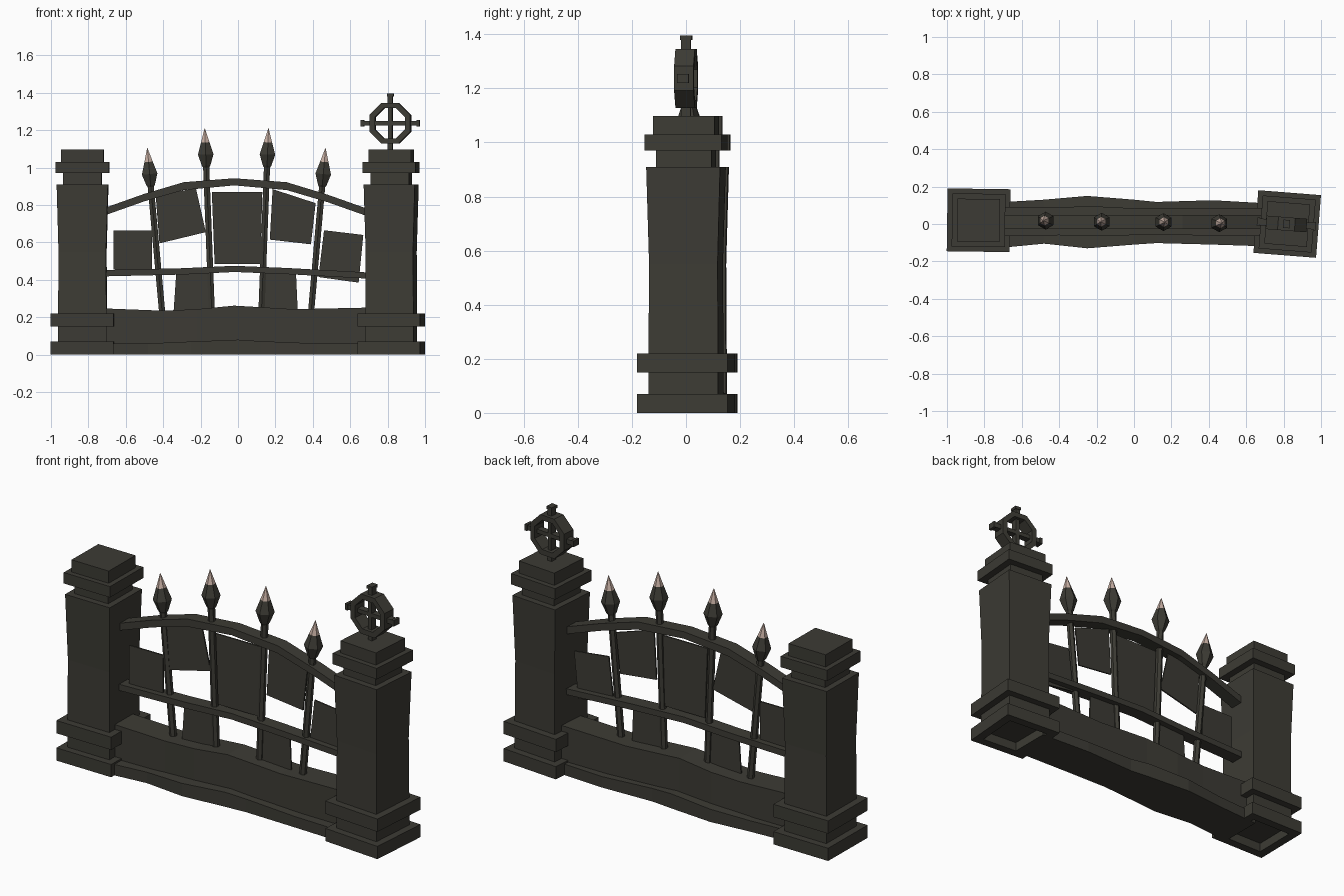
import bpy, bmesh, math
from mathutils import Matrix, Vector

if "Cube" in bpy.data.objects:
    bpy.data.objects.remove(bpy.data.objects["Cube"])


def material(name, rgb):
    m = bpy.data.materials.new(name)
    m.diffuse_color = (*rgb, 1)
    m.use_nodes = True
    m.node_tree.nodes["Principled BSDF"].inputs["Base Color"].default_value = m.diffuse_color
    return m


STONE = material("dark_iron_stone", (0.046, 0.044, 0.035))
TIP = material("pale_pink_tip", (0.56, 0.42, 0.36))


def finish(name, bm, mats=(STONE,), matrix=None):
    if matrix:
        bm.transform(matrix)
    bmesh.ops.recalc_face_normals(bm, faces=bm.faces)
    me = bpy.data.meshes.new(name)
    bm.to_mesh(me)
    bm.free()
    for m in mats:
        me.materials.append(m)
    ob = bpy.data.objects.new(name, me)
    bpy.context.collection.objects.link(ob)
    return ob


def skin(bm, rings, closed=False):
    """Join equal-sized rings of points with quads and cap or close the ends."""
    vs = [[bm.verts.new(p) for p in r] for r in rings]
    n = len(vs[0])
    pairs = list(zip(vs, vs[1:])) + ([(vs[-1], vs[0])] if closed else [])
    for a, b in pairs:
        for i in range(n):
            bm.faces.new((a[i], a[(i + 1) % n], b[(i + 1) % n], b[i]))
    if not closed:
        bm.faces.new(vs[0])
        bm.faces.new(vs[-1])


def square(h, z):
    return [(-h, -h, z), (h, -h, z), (h, h, z), (-h, h, z)]


def beam(name, sections):
    """Bar along x from sections (x, y0, y1, z0, z1)."""
    bm = bmesh.new()
    skin(bm, [[(x, a, c), (x, b, c), (x, b, d), (x, a, d)] for x, a, b, c, d in sections])
    finish(name, bm)


def box(bm, x0, x1, y, z0, z1):
    skin(bm, [[(x, -y, z0), (x, y, z0), (x, y, z1), (x, -y, z1)] for x in (x0, x1)])


# Pillars: open plinth band, collar, waisted shaft, neck, cap
def pillar(side, matrix):
    bm = bmesh.new()
    skin(bm, [square(0.168, 0), square(0.168, 0.07), square(0.12, 0.07), square(0.12, 0)], True)
    finish(side + "_pillar_plinth", bm, matrix=matrix)
    bm = bmesh.new()
    skin(bm, [square(h, z) for h, z in ((0.129, 0.05), (0.129, 0.15), (0.168, 0.15), (0.168, 0.22),
                                        (0.129, 0.22), (0.127, 0.55), (0.137, 0.91))])
    finish(side + "_pillar_shaft", bm, matrix=matrix)
    bm = bmesh.new()
    skin(bm, [square(h, z) for h, z in ((0.103, 0.90), (0.103, 0.97), (0.142, 0.97), (0.142, 1.03),
                                        (0.114, 1.03), (0.114, 1.097))])
    finish(side + "_pillar_cap", bm, matrix=matrix)


LEFT = Matrix.Translation((-0.831, 0.02, 0)) @ Matrix.Rotation(math.radians(-0.8), 4, "Z")
RIGHT = Matrix.Translation((0.819, 0, 0)) @ Matrix.Rotation(math.radians(-4.5), 4, "Z")
pillar("left", LEFT)
pillar("right", RIGHT)

# Wheel cross on the right pillar: octagonal ring plus tapered arms
bm = bmesh.new()
rings = []
for i in range(8):
    a = math.radians(22.5 + 45 * i)
    c, s = math.cos(a), math.sin(a)
    rings.append([(r * c, y, r * s) for r, y in ((0.118, -0.036), (0.118, 0.036), (0.087, 0.036), (0.087, -0.036))])
skin(bm, rings, True)
for k in range(4):
    arm = bmesh.new()
    box(arm, 0.0, 0.10, 0.018, -0.011, 0.011)
    box(arm, 0.10, 0.142, 0.018, -0.013, 0.013)
    box(arm, 0.142, 0.158, 0.022, -0.017, 0.017)
    arm.transform(Matrix.Rotation(math.pi / 2 * k, 4, "Y"))
    tmp = bpy.data.meshes.new("tmp")
    arm.to_mesh(tmp)
    arm.free()
    bm.from_mesh(tmp)
    bpy.data.meshes.remove(tmp)
finish("wheel_cross", bm, matrix=RIGHT @ Matrix.Translation((-0.004, 0, 1.237)))

# Wavy low wall and its wider footing
beam("wall_footing", [(-0.74, -0.13, 0.115, 0, 0.06), (-0.48, -0.105, 0.13, 0, 0.06), (-0.25, -0.13, 0.15, 0, 0.07),
                      (0.0, -0.11, 0.13, 0, 0.08), (0.12, -0.102, 0.118, 0, 0.072), (0.42, -0.11, 0.127, 0, 0.06),
                      (0.72, -0.12, 0.11, 0, 0.06)])
beam("low_wall", [(-0.74, -0.065, 0.09, 0.03, 0.248), (-0.4, -0.06, 0.09, 0.03, 0.235),
                  (-0.22, -0.065, 0.095, 0.03, 0.243), (-0.02, -0.06, 0.085, 0.03, 0.262),
                  (0.3, -0.06, 0.085, 0.03, 0.243), (0.72, -0.065, 0.085, 0.03, 0.252)])

# Arched rails
for name, pts in (("upper_rail", ((-0.74, 0.735, 0.775), (-0.50, 0.82, 0.86), (-0.29, 0.88, 0.922), (-0.02, 0.905, 0.943),
                                  (0.26, 0.88, 0.922), (0.48, 0.815, 0.855), (0.72, 0.73, 0.77))),
                  ("lower_rail", ((-0.74, 0.418, 0.452), (-0.30, 0.428, 0.462), (-0.02, 0.442, 0.475),
                                  (0.27, 0.43, 0.463), (0.72, 0.405, 0.438)))):
    beam(name, [(x, -0.026, 0.047, a, b) for x, a, b in pts])


# Leaning spear bars with faceted heads and pale tips
def spear(i, base, tip, y):
    bm = bmesh.new()
    b, t = Vector((base[0], y, base[1])), Vector((tip[0], y, tip[1]))
    L = (t - b).length
    prof = ((0.019, 0), (0.019, L - 0.21), (0.026, L - 0.20), (0.048, L - 0.14), (0.026, L - 0.075), (0.001, L))
    skin(bm, [[(r * math.cos(k * math.pi / 3), r * math.sin(k * math.pi / 3), z) for k in range(6)] for r, z in prof])
    for f in bm.faces:
        if f.calc_center_median().z > L - 0.07:
            f.material_index = 1
    rot = (t - b).to_track_quat("Z", "Y").to_matrix().to_4x4()
    finish("spear_%d" % i, bm, (STONE, TIP), Matrix.Translation(b) @ rot)


for i, s in enumerate((((-0.405, 0.22), (-0.485, 1.105), 0.018), ((-0.14, 0.22), (-0.178, 1.21), 0.012),
                       ((0.125, 0.22), (0.163, 1.21), 0.01), ((0.39, 0.22), (0.468, 1.105), 0.004))):
    spear(i + 1, *s)

# Thin plates hung between the bars
plates = [((-0.665, 0.455), (-0.46, 0.455), (-0.46, 0.665), (-0.665, 0.665)),
          ((-0.42, 0.595), (-0.172, 0.655), (-0.225, 0.89), (-0.44, 0.85)),
          ((-0.125, 0.485), (0.12, 0.485), (0.13, 0.87), (-0.14, 0.87)),
          ((0.17, 0.615), (0.39, 0.59), (0.415, 0.81), (0.185, 0.885)),
          ((0.43, 0.415), (0.645, 0.385), (0.67, 0.64), (0.46, 0.665)),
          ((-0.345, 0.22), (-0.14, 0.22), (-0.14, 0.44), (-0.33, 0.44)),
          ((0.135, 0.22), (0.32, 0.22), (0.31, 0.44), (0.14, 0.44))]
for i, p in enumerate(plates):
    bm = bmesh.new()
    skin(bm, [[(x, y, z) for x, z in p] for y in (0.006, 0.014)])
    finish("plate_%d" % (i + 1), bm)
